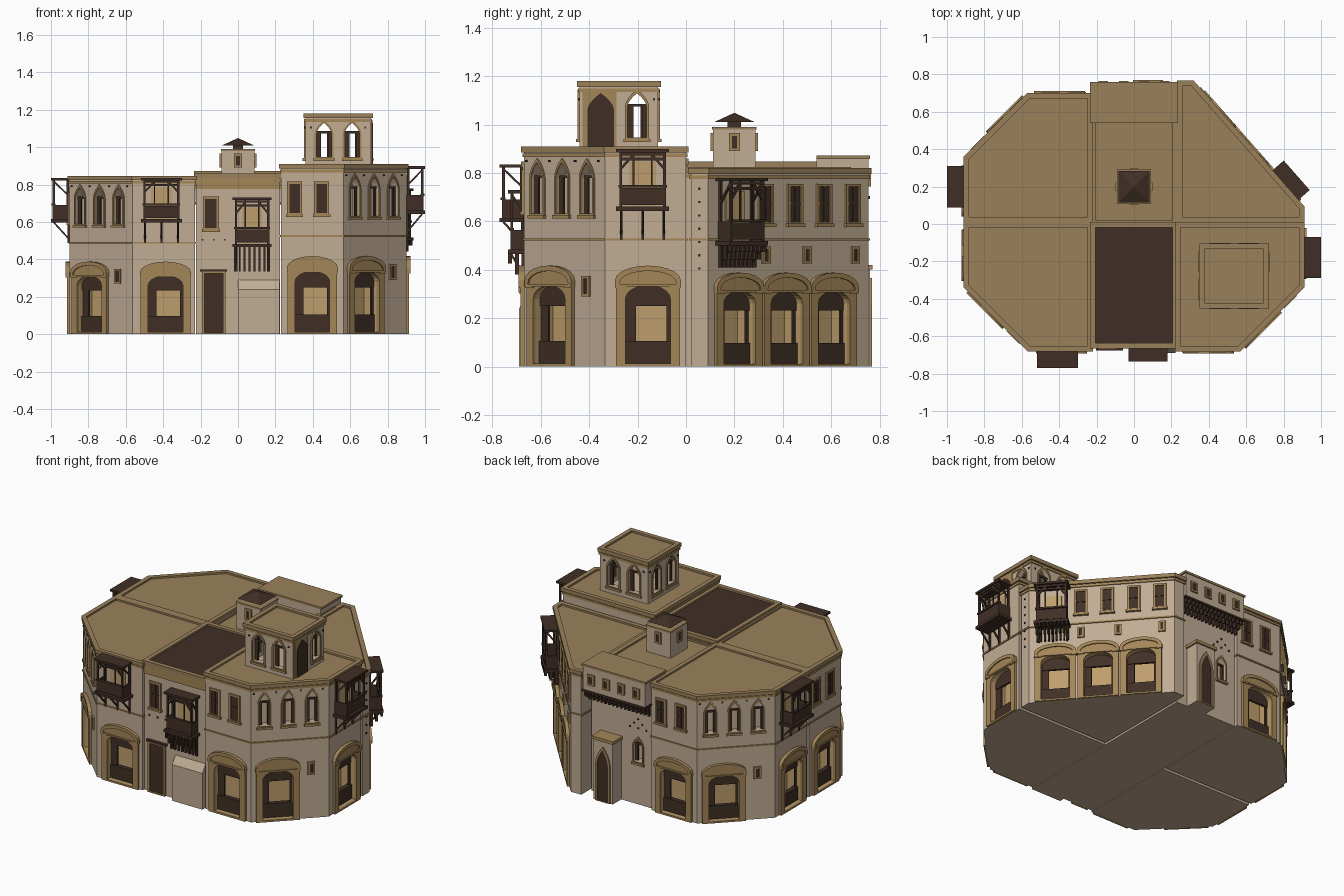
import bpy, bmesh, math
from mathutils import Matrix, Vector

if "Cube" in bpy.data.objects:
    bpy.data.objects.remove(bpy.data.objects["Cube"])

def mat(name, rgb):
    m = bpy.data.materials.new(name)
    m.diffuse_color = [((c / 255 + .055) / 1.055) ** 2.4 for c in rgb] + [1]
    m.use_nodes = True
    m.node_tree.nodes["Principled BSDF"].inputs["Base Color"].default_value = m.diffuse_color
    return m

WALL = mat("beige_plaster", (192, 172, 148))
TRIM = mat("tan_stone", (164, 134, 88))
ROOF = mat("roof_tan", (154, 128, 90))
WOOD = mat("dark_wood", (64, 47, 38))
INNER = mat("inner_plaster", (190, 158, 108))
T, RZ = Matrix.Translation, lambda a: Matrix.Rotation(a, 4, 'Z')
I = Matrix.Identity(4)
cuts = []          # cutters waiting for the current body

# ---- basic helpers: every wall uses u = along, v = inward, z = up ----
def loft(name, m, loops, M=I, closed=False):
    n, k = len(loops[0]), len(loops)
    faces = [(i*n + j, i*n + (j+1) % n, (i+1) % k*n + (j+1) % n, (i+1) % k*n + j)
             for i in range(k if closed else k - 1) for j in range(n)]
    if not closed:
        faces += [tuple(range(n)), tuple(range((k-1)*n, k*n))]
    me = bpy.data.meshes.new(name)
    me.from_pydata([p for l in loops for p in l], [], faces)
    bm = bmesh.new(); bm.from_mesh(me)
    bmesh.ops.recalc_face_normals(bm, faces=bm.faces)
    bm.to_mesh(me); bm.free()
    me.transform(M); me.materials.append(m)
    ob = bpy.data.objects.new(name, me)
    bpy.context.collection.objects.link(ob)
    return ob

def panel(name, m, pts, v0, v1, M):
    return loft(name, m, [[(u, v, z) for u, z in pts] for v in (v0, v1)], M)

def frame(name, m, outer, inner, v0, v1, M):
    return loft(name, m, [[(u, v, z) for u, z in l] for l, v in
                ((outer, v0), (outer, v1), (inner, v1), (inner, v0))], M, True)

def rect(u, w, z0, z1):
    return [(u+w/2, z0), (u+w/2, z1), (u-w/2, z1), (u-w/2, z0)]

def box(name, m, u, w, v0, v1, z0, z1, M):
    return panel(name, m, rect(u, w, z0, z1), v0, v1, M)

def arch(u, w, z0, zs, zt, pointed=False, n=5):
    side = []
    for i in range(n + 1):
        s = i / n
        x, z = (1 - s**1.8, s) if pointed else (math.cos(s*math.pi/2), math.sin(s*math.pi/2))
        side.append((w/2*x, zs + (zt - zs)*z))
    half = [(w/2, z0)] + side
    return [(u+x, z) for x, z in half] + [(u-x, z) for x, z in half[-2::-1]]

def slab(name, m, pts, z0, z1, M=I):
    return loft(name, m, [[(x, y, z) for x, y in pts] for z in (z0, z1)], M)

def grow(pts, d):
    out = []
    for i, p in enumerate(pts):
        a, b, c = Vector(pts[i-1]), Vector(p), Vector(pts[(i+1) % len(pts)])
        e, f = (b-a).normalized(), (c-b).normalized()
        n1, n2 = Vector((e.y, -e.x)), Vector((f.y, -f.x))
        out.append(tuple(b + (n1+n2)*d/(1 + n1.dot(n2))))
    return out

def beam(name, p, q, t, M):
    p, q = Vector(p), Vector(q)
    R = T(p) @ (q-p).to_track_quat('Z', 'Y').to_matrix().to_4x4()
    box(name, WOOD, 0, t, -t/2, t/2, 0, (q-p).length, M @ R)

def carve(body):
    for c in cuts:
        b = body.modifiers.new("opening", 'BOOLEAN')
        b.operation, b.solver, b.material_mode, b.object = 'DIFFERENCE', 'EXACT', 'TRANSFER', c
    ev = body.evaluated_get(bpy.context.evaluated_depsgraph_get())
    body.data = bpy.data.meshes.new_from_object(ev)
    body.modifiers.clear()
    for c in cuts:
        bpy.data.objects.remove(c)
    cuts.clear()

def wall(p, q, B=I):
    (a, b), (c, d) = p, q
    return B @ T(((a+c)/2, (b+d)/2, 0)) @ RZ(math.atan2(d-b, c-a))

def crown(pts, z, M=I, dark=False):
    slab("cornice", TRIM, grow(pts, .006), z-.045, z-.03, M)
    slab("roof", WOOD if dark else ROOF, grow(pts, -.003), z-.03, z-.012, M)
    loops = [[(x, y, h) for x, y in grow(pts, g)] for g, h in
             ((.011, z-.025), (.011, z), (-.018, z), (-.018, z-.025))]
    loft("roof_coping", ROOF, loops, M, True)

# ---- wall features ----
def shop(M, u, w):
    i = w*.7
    hole = arch(u, i, .012, .28, .335)
    cuts.append(panel("shop_cutter", INNER, hole, -.05, .1, M))
    frame("shop_arch", TRIM, arch(u, w, 0, .35, .41), hole, -.015, .005, M)
    frame("arch_hood", TRIM, arch(u, w+.008, .33, .355, .417), arch(u, w-.03, .34, .345, .395), -.022, 0, M)
    box("shop_counter", WOOD, u, i, .02, .05, .012, .105, M)
    box("shop_lintel_board", WOOD, u, i, .025, .04, .25, .34, M)
    box("shop_shutter", WOOD, u-i*.38, i*.24, .03, .04, .1, .26, M)
    box("shop_jamb", WOOD, u+i*.46, i*.08, .03, .04, .1, .26, M)
    for s in (-1, 1):
        box("impost", TRIM, u+s*w*.425, w*.16, -.021, 0, .325, .34, M)

def lancet(M, u, w, z0, z1, depth=.045):
    zs = z0 + (z1-z0)*.66
    hole = arch(u, w*.78, z0+.012, zs, z1-.016, True)
    cuts.append(panel("window_cutter", WALL, hole, -.05, depth, M))
    frame("arched_window_frame", TRIM, arch(u, w, z0, zs, z1, True), hole, -.008, .004, M)
    for s, k in ((-1, .24), (1, .16)):
        box("window_shutter", WOOD, u+s*w*(.39-k/2), w*k, .015, .025, z0+.012, zs+.01, M)
    box("window_rail", WOOD, u, w*.78, .012, .02, zs, zs+.012, M)
    box("window_sill", TRIM, u, w+.01, -.014, 0, z0-.008, z0+.006, M)

def window(M, u, w, z0, z1):
    frame("window_frame", TRIM, rect(u, w, z0, z1), rect(u, w-.024, z0+.012, z1-.012), -.01, .002, M)
    box("window_pane", WOOD, u, w-.02, -.004, .002, z0+.01, z1-.01, M)
    if w > .05:
        box("window_mullion", WOOD, u, .008, -.008, 0, z0+.012, z1-.012, M)
        box("window_transom", WOOD, u, w-.024, -.008, 0, (z0+z1)/2, (z0+z1)/2+.01, M)
        box("window_sill", TRIM, u, w+.012, -.016, 0, z0-.008, z0+.006, M)

def studs(M, us, zs):
    for u in us:
        for z in zs:
            box("wall_stud", WOOD, u, .009, -.006, 0, z, z+.009, M)

def balcony(M, u, w, z, h, d, drop, struts=3, fringe=0):
    box("balcony_floor", WOOD, u, w, -d, 0, z, z+.018, M)
    i = w*.82
    for s in (-1, 1):
        x = u+s*i/2
        box("balcony_side", WOOD, x, .01, -d+.012, 0, z+.018, z+.1, M)
        for v in (-d+.015, -.01):
            beam("balcony_post", (x, v, z), (x, v, z+h), .012, M)
        beam("balcony_brace", (x, -d+.015, z+h*.68), (x-s*i*.3, -d+.015, z+h-.02), .01, M)
        beam("balcony_side_brace", (x, -.01, z+h*.62), (x, -d+.015, z+h-.02), .009, M)
    box("balcony_front", WOOD, u, i, -d+.01, -d+.02, z+.025, z+.095, M)
    box("balcony_rail", WOOD, u, i+.02, -d+.004, -d+.024, z+.097, z+.108, M)
    for k in (-.17, .17):
        beam("balcony_mullion", (u+k*w, -d+.015, z+.1), (u+k*w, -d+.015, z+h), .007, M)
    for k in (.82, .9):
        box("balcony_head_beam", WOOD, u, i, -d+.01, -d+.022, z+h*k, z+h*k+.012, M)
    box("balcony_roof", WOOD, u, w, -d, 0, z+h-.014, z+h, M)
    box("balcony_door", INNER, u, w*.5, -.005, 0, z+.02, z+h*.8, M)
    for k in range(struts):
        x = u + w*(k/(struts-1) - .5)*.8
        beam("balcony_strut", (x, -.006, z-drop), (x, -.006, z), .01, M)
        beam("balcony_bracket", (x, -.004, z-drop*.8), (x, -d*.85, z), .009, M)
    for k in range(fringe):
        x = u + w*((k+.5)/fringe - .5)
        for v, f in ((-d*.9, .3), (-d*.55, .65), (-d*.2, 1)):
            box("balcony_corbel", WOOD, x, w/fringe*.4, v-.008, v+.008, z-drop*f, z, M)

# ---- three chamfered corner houses, turned about their inner corner ----
S, C = .67, .335
house = [(0, 0), (0, -S), (C, -S), (S, -C), (S, 0)]
for loc, ang, s in (((.23, 0, 0), 0, 1), ((-.23, 0, 0), -90, .93), ((-.23, .02, 0), 180, .93)):
    B = T(loc) @ RZ(math.radians(ang)) @ Matrix.Diagonal((1, 1, s, 1))
    body = slab("corner_house_wall", WALL, house, 0, .885, B)
    a, c, b = (wall(house[i], house[i+1], B) for i in (1, 2, 3))
    shop(a, 0, .265); shop(c, -.075, .265); shop(b, .01, .265)
    for u in (-.095, .05):
        window(a, u, .08, .635, .815)
    for u in (-.155, -.01, .135):
        lancet(c, u, .086, .62, .86)
    window(c, .13, .045, .29, .375)
    balcony(b, -.012, .22, .643, .255, .1, .12)
    studs(c, (-.22, -.085, .065, .2), (.845,))
    carve(body)
    slab("string_course", TRIM, grow(house, .006), .52, .53, B)
    crown(house, .91, B)

# ---- wedge house at the back right ----
wedge = [(.24, .02), (.9, .02), (.9, .09), (.315, .755), (.24, .755)]
body = slab("wedge_house_wall", WALL, wedge, 0, .8)
h = wall(wedge[2], wedge[3])
for u in (-.28, -.02, .24):
    shop(h @ Matrix.Diagonal((1, 1, .93, 1)), u, .25)
for u in (-.126, .034, .194, .353):
    window(h, u, .08, .585, .755)
for u in (-.126, .1, .366):
    window(h, u, .042, .425, .495)
balcony(h, -.295, .21, .5, .28, .09, .09, 3, 9)
studs(wall(wedge[1], wedge[2]), (0,), [.4+.055*k for k in range(7)])
carve(body)
slab("string_course", TRIM, grow(wedge, .006), .52, .53)
crown(wedge, .82)

# ---- front centre with covered courtyard ----
front = [(-.225, -.655), (.225, -.655), (.225, 0), (-.225, 0)]
slab("front_centre_wall", WALL, front, 0, .835)
f = wall(front[0], front[1])
box("frieze", TRIM, 0, .45, -.008, 0, .775, .85, f)
crown(front, .86, I, True)
frame("front_door_frame", TRIM, rect(-.13, .125, 0, .345), rect(-.13, .1, .008, .325), -.015, 0, f)
box("front_door", WOOD, -.13, .1, -.006, 0, .008, .325, f)
box("front_door_head", WOOD, -.13, .145, -.02, 0, .335, .347, f)
window(f, -.145, .085, .555, .735)
balcony(f, .075, .21, .465, .265, .08, .13, 2, 8)
studs(f, (-.19, -.13, -.07), (.5,))
loft("front_buttress", WALL, [[(u, v, z) for v, z in ((0, 0), (-.035, 0), (-.035, .24), (0, .29))]
                              for u in (.0, .222)], f)

# ---- back centre, overhanging room and porch ----
back = [(-.225, .0), (.225, .0), (.225, .67), (-.225, .67)]
body = slab("back_centre_wall", WALL, back, 0, .8)
k = wall(back[2], back[3])
lancet(k, .12, .08, .27, .45)
carve(body)
crown(back, .825)
studs(k, (.06, .12, .18), (.5,)); studs(k, (.09, .15), (.53,)); studs(k, (.12,), (.56,))
box("overhanging_room", WALL, 0, .455, -.085, .13, .7, .86, k)
box("overhang_roof", ROOF, 0, .47, -.09, .13, .858, .872, k)
box("overhang_sill", WOOD, 0, .465, -.09, 0, .692, .704, k)
for n in range(4):
    window(k @ T((0, -.085, 0)), -.165+.11*n, .05, .745, .815)
for n in range(16):
    u = -.215 + n*.0287
    for v, z in ((-.075, .665), (-.05, .645), (-.025, .62)):
        box("overhang_corbel", WOOD, u, .011, v-.01, v+.01, z, .695, k)
body = box("porch", WALL, -.075, .14, -.09, 0, 0, .4, k)
box("porch_cap", TRIM, -.075, .16, -.1, 0, .4, .42, k)
p = k @ T((0, -.09, 0))
door = arch(-.075, .08, .005, .24, .34, True)
frame("porch_door_frame", TRIM, arch(-.075, .105, 0, .25, .365, True), door, -.008, .002, p)
panel("porch_door", WOOD, door, -.003, .002, p)

# ---- roof tower on the front right house ----
tower = [(.36, -.44), (.71, -.44), (.71, -.115), (.36, -.115)]
body = slab("tower_wall", WALL, tower, .89, 1.155)
cuts.append(slab("tower_hollow", WALL, grow(tower, -.03), .92, 1.13))
for n in range(4):
    t = wall(tower[n], tower[(n+1) % 4])
    lancet(t, .075, .1, .935, 1.145, .05)
    if n == 1:
        box("tower_door_surround", TRIM, -.08, .14, -.006, 0, .9, 1.14, t)
        panel("tower_door", WOOD, arch(-.075, .11, .9, 1.06, 1.13, True), -.011, 0, t)
    else:
        lancet(t, -.075, .1, .935, 1.145, .05)
    studs(t, (-.145, .145), (1.1,))
carve(body)
crown(tower, 1.18)

# ---- small roof lantern with pyramid cap ----
lant = [(-.088, .112), (.088, .112), (.088, .288), (-.088, .288)]
slab("lantern_wall", WALL, lant, .8, .985)
slab("lantern_rim", ROOF, grow(lant, .004), .98, .99)
for n in range(4):
    window(wall(lant[n], lant[(n+1) % 4]), 0, .045, .89, .965)
slab("lantern_neck", WOOD, grow(lant, -.06), .985, 1.012)
loft("lantern_pyramid", WOOD, [[(x, y, z) for x, y in grow(lant, g)]
                               for g, z in ((-.004, 1.01), (-.087, 1.048))])
